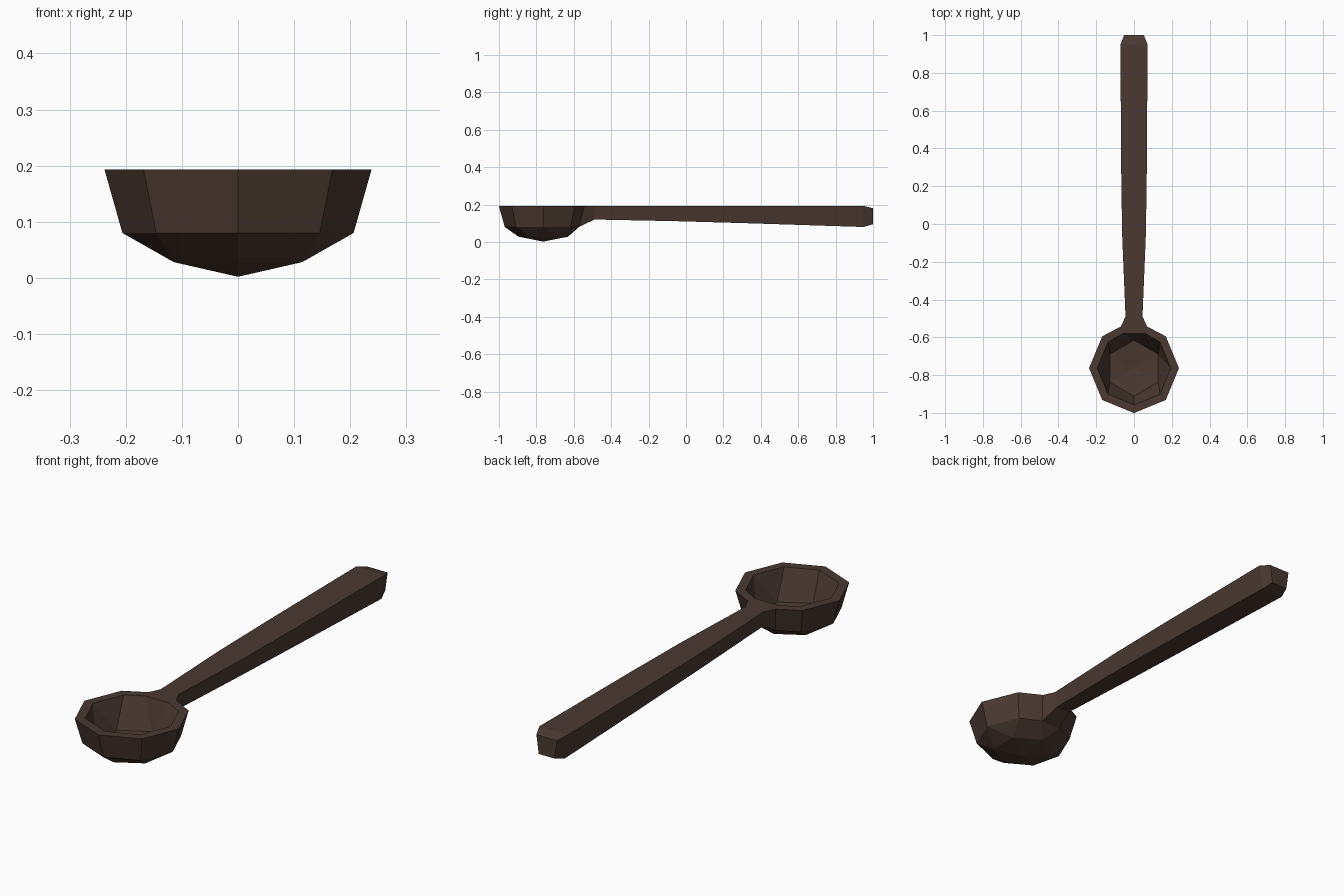
import bpy, bmesh
from math import sin, cos, radians

cube = bpy.data.objects.get("Cube")
if cube:
    bpy.data.objects.remove(cube)

CENTRE_Y = -0.763
TOP = 0.193

wood = bpy.data.materials.new("dark_wood")
wood.use_nodes = True
colour = (0.070, 0.042, 0.031, 1)
wood.diffuse_color = colour
wood.node_tree.nodes["Principled BSDF"].inputs["Base Color"].default_value = colour

bm = bmesh.new()


def rim_ring(r, back_x, back_y, z):
    """Octagon whose back corner is split in two to meet the handle."""
    half = [(r * sin(radians(a)), CENTRE_Y - r * cos(radians(a))) for a in (0, 45, 90, 135)]
    half.append((back_x, back_y))
    points = half + [(-x, y) for x, y in reversed(half[1:])]
    return [bm.verts.new((x, y, z)) for x, y in points]


def hex_ring(r, z):
    return [bm.verts.new((r * sin(radians(a)), CENTRE_Y - r * cos(radians(a)), z))
            for a in range(0, 360, 60)]


def face(verts):
    bm.faces.new(list(dict.fromkeys(verts)))


def join(a, b, skip=None):
    n = len(a)
    for i in range(n):
        if i != skip:
            face([a[i], a[(i + 1) % n], b[(i + 1) % n], b[i]])


def close_bowl(ring, hexagon, z):
    """Step a nine-point ring down to a hexagon, then fan to the centre."""
    steps = list(zip((0, 1, 2, 2, 3, 4, 5, 6, 7, 7, 8),
                     (0, 1, 1, 2, 2, 3, 3, 4, 4, 5, 5)))
    for (i, j), (k, l) in zip(steps, steps[1:] + steps[:1]):
        face([ring[i], ring[k], hexagon[l], hexagon[j]])
    tip = bm.verts.new((0, CENTRE_Y, z))
    for i in range(6):
        face([hexagon[i], hexagon[(i + 1) % 6], tip])


# Bowl outside, rim and hollow
outer = rim_ring(0.238, 0.07, -0.543, TOP)
lower = rim_ring(0.206, 0.05, -0.572, 0.08)
inner = rim_ring(0.195, 0.06, -0.58, TOP)
join(outer, lower, skip=4)
join(outer, inner)
close_bowl(lower, hex_ring(0.132, 0.028), 0.002)
close_bowl(inner, hex_ring(0.148, 0.06), 0.045)

# Handle: y, half width at top, half width at bottom, top z, bottom z
sections = [(-0.49, 0.045, 0.035, TOP, 0.12),
            (-0.05, 0.063, 0.048, TOP, 0.111),
            (0.3, 0.068, 0.052, TOP, 0.101),
            (0.95, 0.072, 0.055, TOP, 0.08),
            (1.0, 0.052, 0.04, 0.18, 0.095)]
previous = [outer[4], outer[5], lower[5], lower[4]]
for y, wt, wb, zt, zb in sections:
    current = [bm.verts.new(p) for p in
               ((wt, y, zt), (-wt, y, zt), (-wb, y, zb), (wb, y, zb))]
    join(previous, current)
    previous = current
face(previous)

bmesh.ops.recalc_face_normals(bm, faces=bm.faces)
mesh = bpy.data.meshes.new("spoon")
bm.to_mesh(mesh)
bm.free()
mesh.materials.append(wood)
spoon = bpy.data.objects.new("spoon", mesh)
bpy.context.collection.objects.link(spoon)
